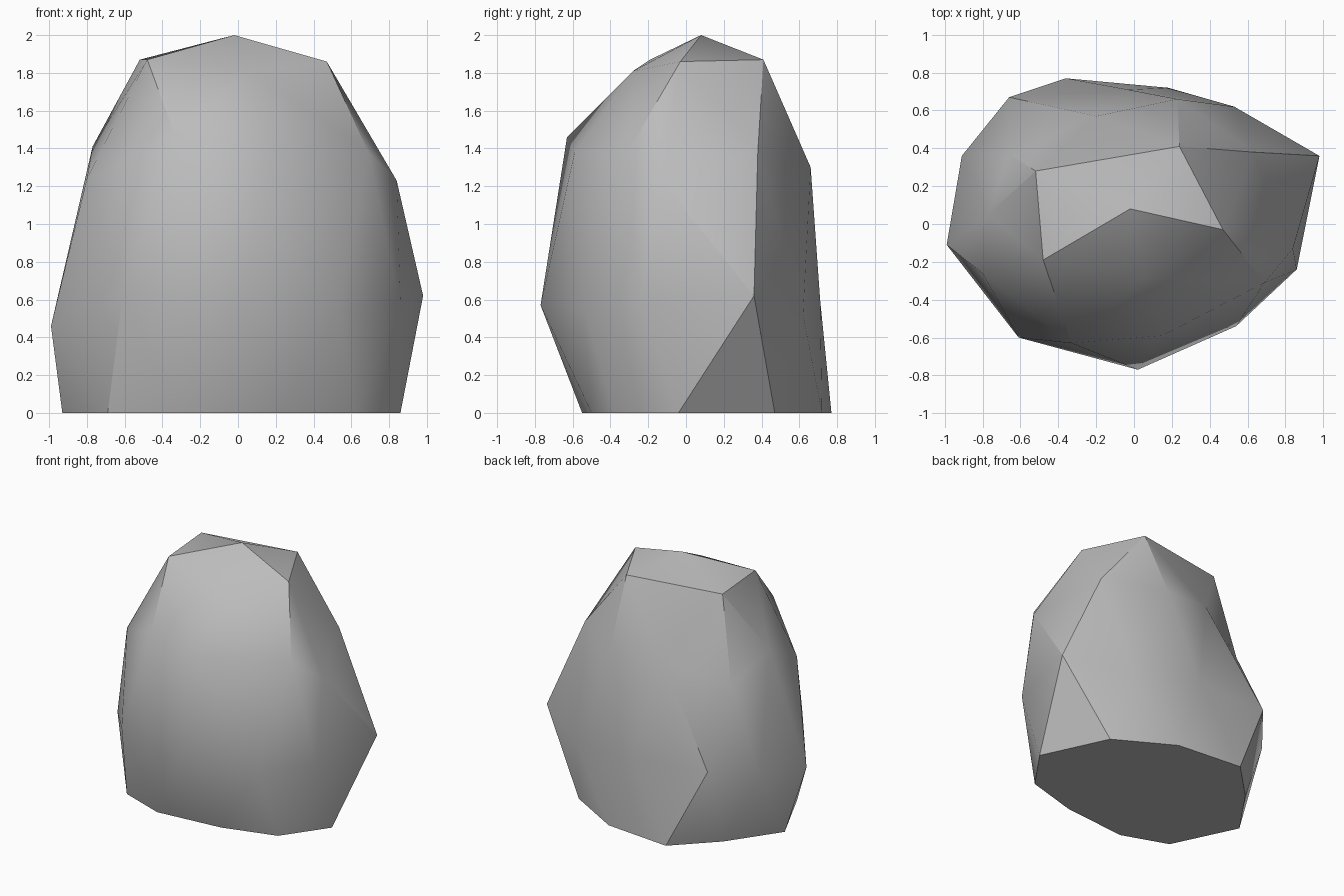
import bpy
import bmesh
import math

# Remove the default cube only
default_cube = bpy.data.objects.get("Cube")
if default_cube:
    bpy.data.objects.remove(default_cube, do_unlink=True)

# Stone colour
stone = bpy.data.materials.new("grey_stone")
stone.use_nodes = True
grey = (0.5, 0.5, 0.5, 1.0)
stone.diffuse_color = grey
stone.node_tree.nodes["Principled BSDF"].inputs["Base Color"].default_value = grey

# Uneven cross-sections of the boulder, each counter-clockwise from +x
foot = [(.86, -.04, 0), (.62, .47, 0), (.18, .72, 0), (-.36, .77, 0), (-.66, .47, 0),
        (-.93, .08, 0), (-.69, -.42, 0), (-.33, -.55, 0), (.2, -.5, 0), (.62, -.38, 0)]
belly = [(.98, .36, .62), (.53, .62, .52), (-.03, .71, .6), (-.66, .67, .63), (-.91, .36, .54),
         (-.99, -.11, .46), (-.61, -.6, .62), (.02, -.77, .57), (.54, -.54, .55), (.86, -.24, .58)]
shoulder = [(.84, -.13, 1.23), (.63, .38, 1.38), (.23, .66, 1.3), (-.2, .57, 1.37), (-.66, .37, 1.2),
            (-.77, .05, 1.41), (-.8, -.26, 1.24), (-.33, -.63, 1.46), (.15, -.59, 1.38), (.69, -.31, 1.38)]
crown = [(.47, -.03, 1.86), (.24, .41, 1.87), (-.52, .28, 1.87), (-.48, -.19, 1.87), (.06, -.28, 1.81)]
peak = (-.02, .08, 2)

bm = bmesh.new()


def add_ring(points):
    return [bm.verts.new(p) for p in points]


def wrap(ring, i):
    return ring[i % len(ring)]


def bridge(outer, staggered):
    """Triangle band: each staggered vertex sits between two outer ones."""
    for i, v in enumerate(staggered):
        bm.faces.new((wrap(outer, i), wrap(outer, i + 1), v))
        bm.faces.new((v, wrap(outer, i + 1), wrap(staggered, i + 1)))


foot, belly, shoulder, crown = [add_ring(r) for r in (foot, belly, shoulder, crown)]
top = bm.verts.new(peak)

# Underside and side bands
bm.faces.new(list(reversed(foot)))
bridge(foot, belly)
bridge(shoulder, belly)

# Upper band and cap: every crown vertex meets three shoulder vertices
for i, v in enumerate(crown):
    following = wrap(crown, i + 1)
    before, middle, after = [wrap(shoulder, 2 * i + k) for k in (-1, 0, 1)]
    bm.faces.new((before, middle, v))
    bm.faces.new((middle, after, v))
    bm.faces.new((v, after, following))
    bm.faces.new((v, following, top))

bmesh.ops.recalc_face_normals(bm, faces=bm.faces)
mesh = bpy.data.meshes.new("boulder")
bm.to_mesh(mesh)
bm.free()
mesh.materials.append(stone)

# Boulder, softly shaded with only its hard edges kept
boulder = bpy.data.objects.new("boulder", mesh)
bpy.context.collection.objects.link(boulder)
bpy.ops.object.select_all(action='DESELECT')
boulder.select_set(True)
bpy.context.view_layer.objects.active = boulder
bpy.ops.object.shade_smooth_by_angle(angle=math.radians(30))
